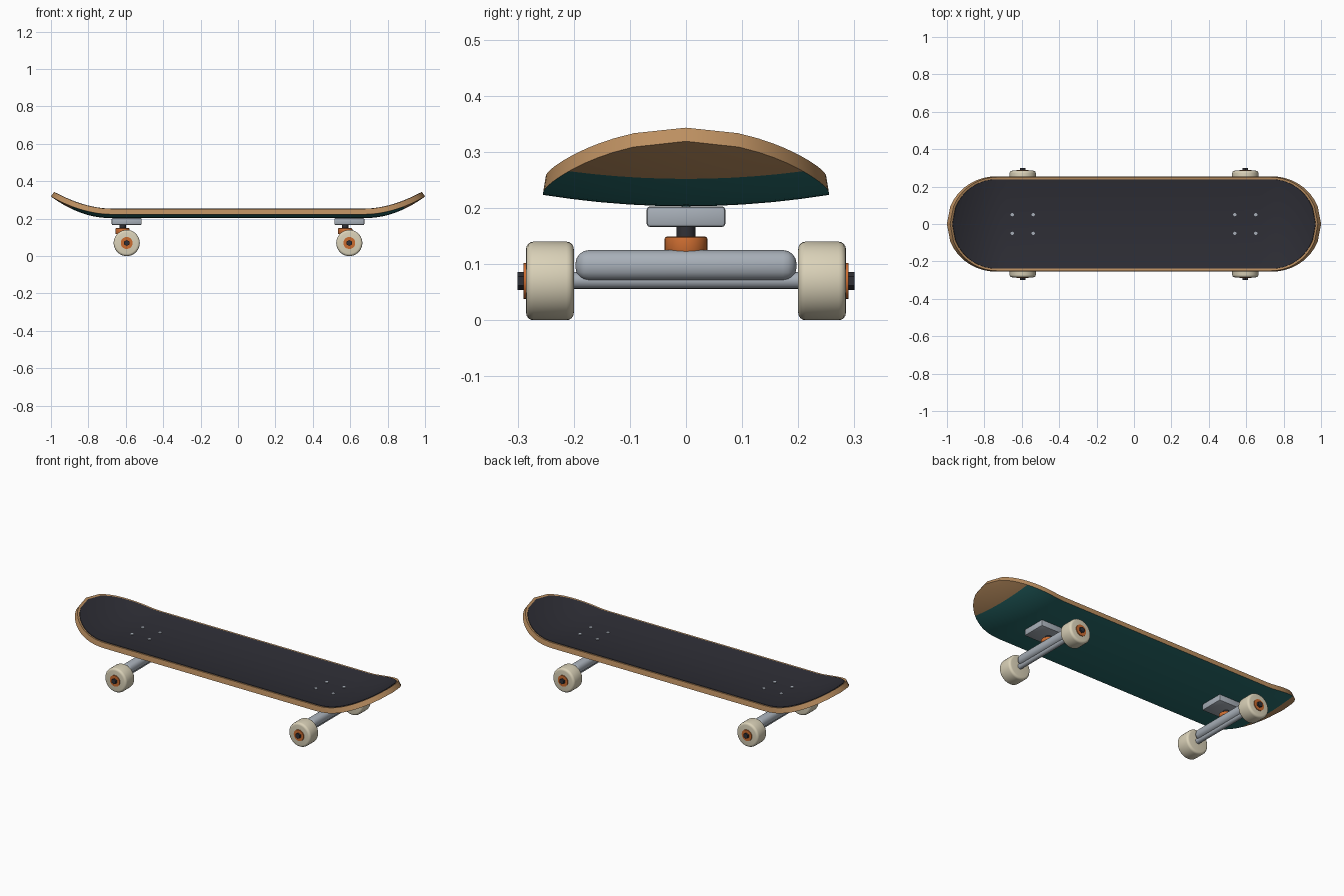
import bpy, bmesh, math
from mathutils import Vector, Matrix

if "Cube" in bpy.data.objects:
    bpy.data.objects.remove(bpy.data.objects["Cube"])


def material(name, rgb):
    m = bpy.data.materials.new(name)
    m.diffuse_color = (*rgb, 1)
    m.use_nodes = True
    m.node_tree.nodes["Principled BSDF"].inputs["Base Color"].default_value = m.diffuse_color
    return m


WOOD = material("wood", (0.51, 0.28, 0.12))
GRIP = material("dark_grip", (0.027, 0.027, 0.036))
TEAL = material("teal_paint", (0.022, 0.155, 0.155))
METAL = material("pale_metal", (0.39, 0.43, 0.48))
CREAM = material("cream_urethane", (0.70, 0.64, 0.48))
ORANGE = material("orange_rubber", (0.60, 0.15, 0.03))
BLACK = material("dark_steel", (0.03, 0.03, 0.037))


def finish(bm, name, mats):
    bmesh.ops.recalc_face_normals(bm, faces=bm.faces)
    me = bpy.data.meshes.new(name)
    bm.to_mesh(me)
    bm.free()
    ob = bpy.data.objects.new(name, me)
    for m in mats:
        me.materials.append(m)
    bpy.context.collection.objects.link(ob)
    bpy.ops.object.select_all(action='DESELECT')
    ob.select_set(True)
    bpy.context.view_layer.objects.active = ob
    bpy.ops.object.shade_smooth_by_angle(angle=math.radians(40))
    return ob


def bevel(bm, width, segments, min_angle=60):
    if width:
        edges = [e for e in bm.edges if e.calc_face_angle(0) > math.radians(min_angle)]
        bmesh.ops.bevel(bm, geom=edges, offset=width, segments=segments,
                        profile=0.5, affect='EDGES')


def box(name, center, size, mat, width=0.0, segments=3):
    bm = bmesh.new()
    bmesh.ops.create_cube(bm, size=1)
    bmesh.ops.scale(bm, vec=size, verts=bm.verts)
    bevel(bm, width, segments)
    bmesh.ops.translate(bm, vec=center, verts=bm.verts)
    return finish(bm, name, [mat])


def cylinder(name, center, radius, depth, axis, mat, sides=32, width=0.0, segments=3):
    bm = bmesh.new()
    bmesh.ops.create_cone(bm, cap_ends=True, segments=sides, radius1=radius,
                          radius2=radius, depth=depth)
    bevel(bm, width, segments, 70)
    if axis == 'Y':
        bmesh.ops.rotate(bm, verts=bm.verts, matrix=Matrix.Rotation(math.pi / 2, 3, 'X'))
    bmesh.ops.translate(bm, vec=center, verts=bm.verts)
    return finish(bm, name, [mat])


# Deck surface: concave across, kicked up at both ends
HALF_W, ARC_X, KICK_X = 0.25, 0.733, 0.68
TIP_STEPS, ACROSS = 14, 10
PAINT_X = ARC_X + HALF_W * 8 / TIP_STEPS


def surface(x, y, offset):
    kick = max(0.0, abs(x) - KICK_X)
    z = 0.233 + 0.02 * (y / HALF_W) ** 2 + 1.2 * kick ** 2
    slope_x = math.copysign(2.4 * kick, x)
    slope_y = 0.04 * y / HALF_W ** 2
    return Vector((x, y, z)) + Vector((-slope_x, -slope_y, 1)).normalized() * offset


def slab(name, inset, top, bottom, mats):
    r = HALF_W - inset
    half = [0.25, 0.5, KICK_X, 0.71]
    half += [ARC_X + r * i / TIP_STEPS for i in range(TIP_STEPS + 1)]
    xs = [-x for x in reversed(half)] + [0.0] + half
    bm = bmesh.new()
    rows = []
    for x in xs:
        w = math.sqrt(max(0.0, r * r - max(0.0, abs(x) - ARC_X) ** 2))
        ys = [w * (2 * j / ACROSS - 1) for j in range(ACROSS + 1)]
        rows.append([[bm.verts.new(surface(x, y, o)) for y in ys] for o in (top, bottom)])
    for i in range(len(xs) - 1):
        a, b = rows[i], rows[i + 1]
        mid = abs(xs[i] + xs[i + 1]) / 2
        for side in (0, 1):
            for j in range(ACROSS):
                f = bm.faces.new((a[side][j], b[side][j], b[side][j + 1], a[side][j + 1]))
                if side == 1 and len(mats) > 1 and mid < PAINT_X:
                    f.material_index = 1
        for j in (0, ACROSS):
            bm.faces.new((a[0][j], a[1][j], b[1][j], b[0][j]))
    # Close the rows that meet at each tip
    bmesh.ops.remove_doubles(bm, verts=bm.verts, dist=0.0003)
    return finish(bm, name, mats)


slab("deck", 0.0, 0.0, -0.03, [WOOD, TEAL])
slab("grip_sheet", 0.011, 0.003, -0.002, [GRIP])

# Trucks, wheels and mounting bolts
for end, cx in (("left", -0.595), ("right", 0.595)):
    px = cx - 0.022
    box(end + "_base_plate", (cx, 0, 0.1845), (0.16, 0.14, 0.037), METAL, 0.006, 2)
    cylinder(end + "_kingpin", (px, 0, 0.145), 0.017, 0.06, 'Z', BLACK, 20)
    cylinder(end + "_bushing", (px, 0, 0.133), 0.038, 0.032, 'Z', ORANGE, 28, 0.004, 2)
    box(end + "_hanger", (cx, 0, 0.0975), (0.06, 0.394, 0.055), METAL, 0.024, 4)
    cylinder(end + "_axle", (cx, 0, 0.071), 0.015, 0.57, 'Y', METAL, 20)
    for side, s in (("front", -1), ("back", 1)):
        tag = end + "_" + side
        cylinder(tag + "_wheel", (cx, s * 0.2425, 0.07), 0.07, 0.085, 'Y', CREAM, 36, 0.013, 4)
        cylinder(tag + "_bearing", (cx, s * 0.285, 0.07), 0.032, 0.009, 'Y', ORANGE, 28)
        cylinder(tag + "_axle_nut", (cx, s * 0.291, 0.07), 0.016, 0.018, 'Y', BLACK, 6)
        for place, dx in (("outer", -0.056), ("inner", 0.056)):
            p = surface(cx + dx, s * 0.05, 0.003)
            cylinder(tag + "_" + place + "_bolt", p, 0.009, 0.006, 'Z', METAL, 12)
